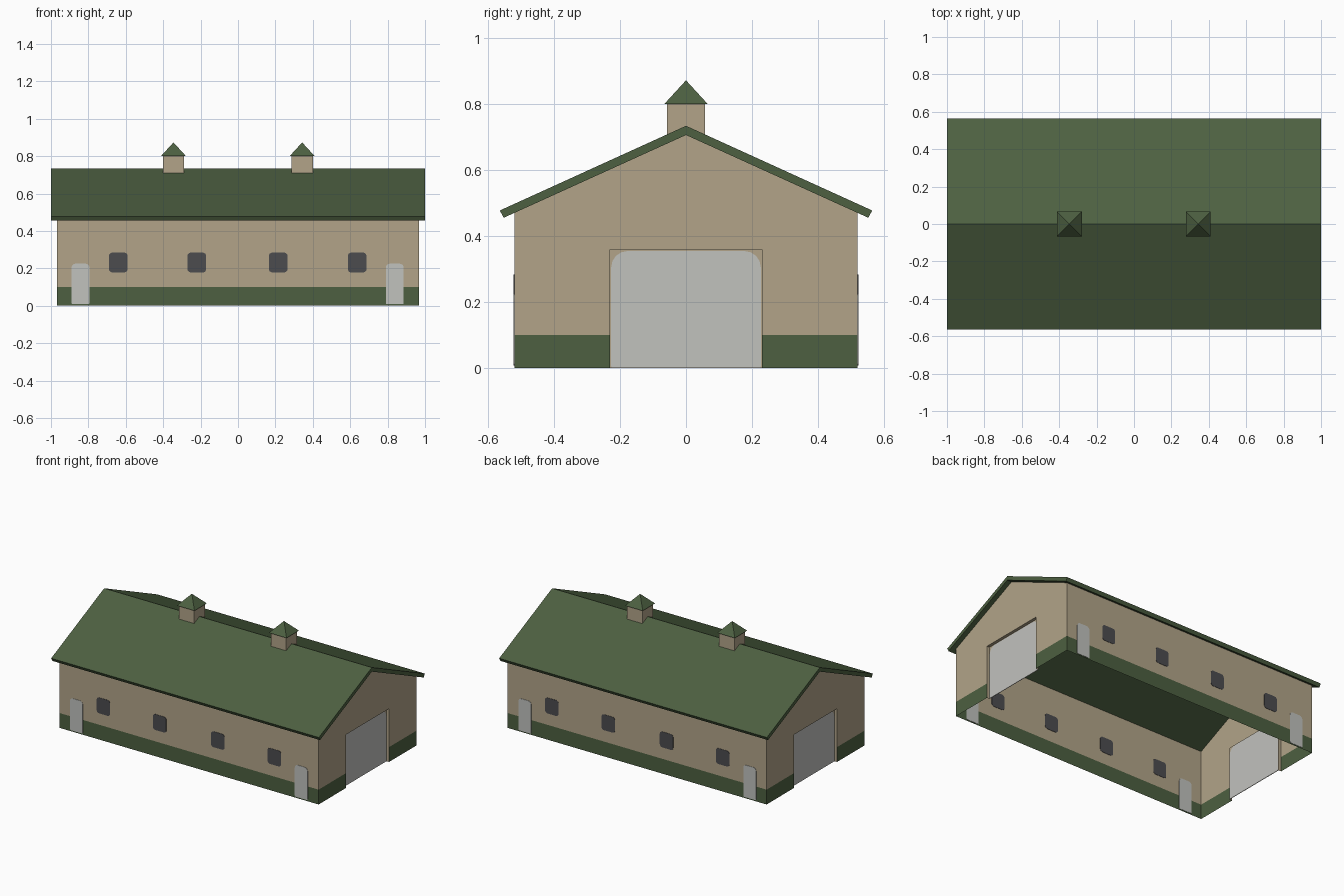
import bpy, bmesh, math
from mathutils import Vector

if "Cube" in bpy.data.objects:
    bpy.data.objects.remove(bpy.data.objects["Cube"])


def material(name, r, g, b):
    lin = [((c / 255 + 0.055) / 1.055) ** 2.4 for c in (r, g, b)]
    m = bpy.data.materials.new(name)
    m.diffuse_color = (*lin, 1)
    m.use_nodes = True
    m.node_tree.nodes["Principled BSDF"].inputs["Base Color"].default_value = m.diffuse_color
    return m


TAN = material("tan wall", 178, 164, 137)
GREEN = material("dark green", 77, 96, 65)
GREY = material("door grey", 193, 194, 190)
DARK = material("window dark grey", 76, 76, 79)

HX, HY = 0.967, 0.521           # wall half length and half width
EAVE, APEX, BAND = 0.471, 0.709, 0.10
DOOR_Y, DOOR_Z, RECESS = 0.231, 0.36, 0.02


def build(name, faces, mat):
    """faces: list of (points, facing direction or None)"""
    bm = bmesh.new()
    for pts, out in faces:
        f = bm.faces.new([bm.verts.new(p) for p in pts])
        f.normal_update()
        if out and f.normal.dot(Vector(out)) < 0:
            f.normal_flip()
    bmesh.ops.remove_doubles(bm, verts=bm.verts, dist=1e-5)
    if all(out is None for _, out in faces):
        bmesh.ops.recalc_face_normals(bm, faces=bm.faces)
    me = bpy.data.meshes.new(name)
    bm.to_mesh(me)
    bm.free()
    me.materials.append(mat)
    ob = bpy.data.objects.new(name, me)
    bpy.context.collection.objects.link(ob)
    return ob


def prism(name, a, b, mat):
    """Closed solid between two matching outlines."""
    n = len(a)
    faces = [(a, None), (b[::-1], None)]
    faces += [([a[i], b[i], b[(i + 1) % n], a[(i + 1) % n]], None) for i in range(n)]
    return build(name, faces, mat)


def rounded(u, w, z0, z1, rtop, rbot):
    """Rounded rectangle outline as (u, z) pairs."""
    pts = []
    for cu, cz, r, start in ((w - rtop, z1 - rtop, rtop, 0), (rtop - w, z1 - rtop, rtop, 90),
                             (rbot - w, z0 + rbot, rbot, 180), (w - rbot, z0 + rbot, rbot, 270)):
        for k in range(5):
            t = math.radians(start + 22.5 * k)
            pts.append((u + cu + r * math.cos(t), cz + r * math.sin(t)))
    return pts


# Walls: thin shells, green band at the foot
upper, lower, frames = [], [], []
for s in (-1, 1):
    for z0, z1, group in ((0, BAND, lower), (BAND, EAVE, upper)):
        y = s * HY
        group.append(([(-HX, y, z0), (HX, y, z0), (HX, y, z1), (-HX, y, z1)], (0, s, 0)))
    x = s * HX
    xi = s * (HX - RECESS)
    for t in (-1, 1):
        a, b = t * DOOR_Y, t * HY
        for z0, z1, group in ((0, BAND, lower), (BAND, DOOR_Z, upper)):
            group.append(([(x, a, z0), (x, b, z0), (x, b, z1), (x, a, z1)], (s, 0, 0)))
        # door jambs
        frames.append(([(x, a, 0), (xi, a, 0), (xi, a, DOOR_Z), (x, a, DOOR_Z)], (0, -t, 0)))
    upper.append(([(x, -HY, DOOR_Z), (x, HY, DOOR_Z), (x, HY, EAVE),
                   (x, 0, APEX), (x, -HY, EAVE)], (s, 0, 0)))
    # lintel and recessed back panel
    d = DOOR_Y
    frames.append(([(x, -d, DOOR_Z), (x, d, DOOR_Z), (xi, d, DOOR_Z), (xi, -d, DOOR_Z)], (0, 0, -1)))
    frames.append(([(xi, -d, 0), (xi, d, 0), (xi, d, DOOR_Z), (xi, -d, DOOR_Z)], (s, 0, 0)))
build("upper_walls", upper, TAN)
build("wall_foot_band", lower, GREEN)
build("barn_door_frames", frames, TAN)

# Large gable doors, thin plates in the recess
for s in (-1, 1):
    o = rounded(0, 0.227, 0.001, 0.355, 0.05, 0.004)
    xc = s * (HX - RECESS)
    prism("barn_door", [(xc - 0.002, u, z) for u, z in o], [(xc + 0.002, u, z) for u, z in o], GREY)

# Small doors and windows on both long sides
for s in (-1, 1):
    openings = [("side_door", x, rounded(x, 0.048, 0.008, 0.225, 0.022, 0.008), GREY)
                for x in (-0.842, 0.838)]
    openings += [("window", x, rounded(x, 0.05, 0.178, 0.284, 0.018, 0.018), DARK)
                 for x in (-0.64, -0.22, 0.215, 0.637)]
    for name, x, o, mat in openings:
        y = s * HY
        prism(name, [(u, y - 0.002, z) for u, z in o], [(u, y + 0.002, z) for u, z in o], mat)

# Gabled roof slab
profile = [(0, 0.735), (0.565, 0.478), (0.553, 0.456), (0, 0.707), (-0.553, 0.456), (-0.565, 0.478)]
for name, idx in (("roof_back", (0, 1, 2, 3)), ("roof_front", (0, 3, 4, 5))):
    prism(name, [(-1, *profile[i]) for i in idx], [(1, *profile[i]) for i in idx], GREEN)

# Two ridge vents with pyramid caps
for x in (-0.345, 0.343):
    sq = lambda h, z: [(x + i * h, j * h, z) for i, j in ((-1, -1), (1, -1), (1, 1), (-1, 1))]
    prism("ridge_vent", sq(0.057, 0.709), sq(0.057, 0.802), TAN)
    base, tip = sq(0.066, 0.801), (x, 0, 0.873)
    build("ridge_vent_cap", [(base, None)] +
          [([base[i], base[(i + 1) % 4], tip], None) for i in range(4)], GREEN)
